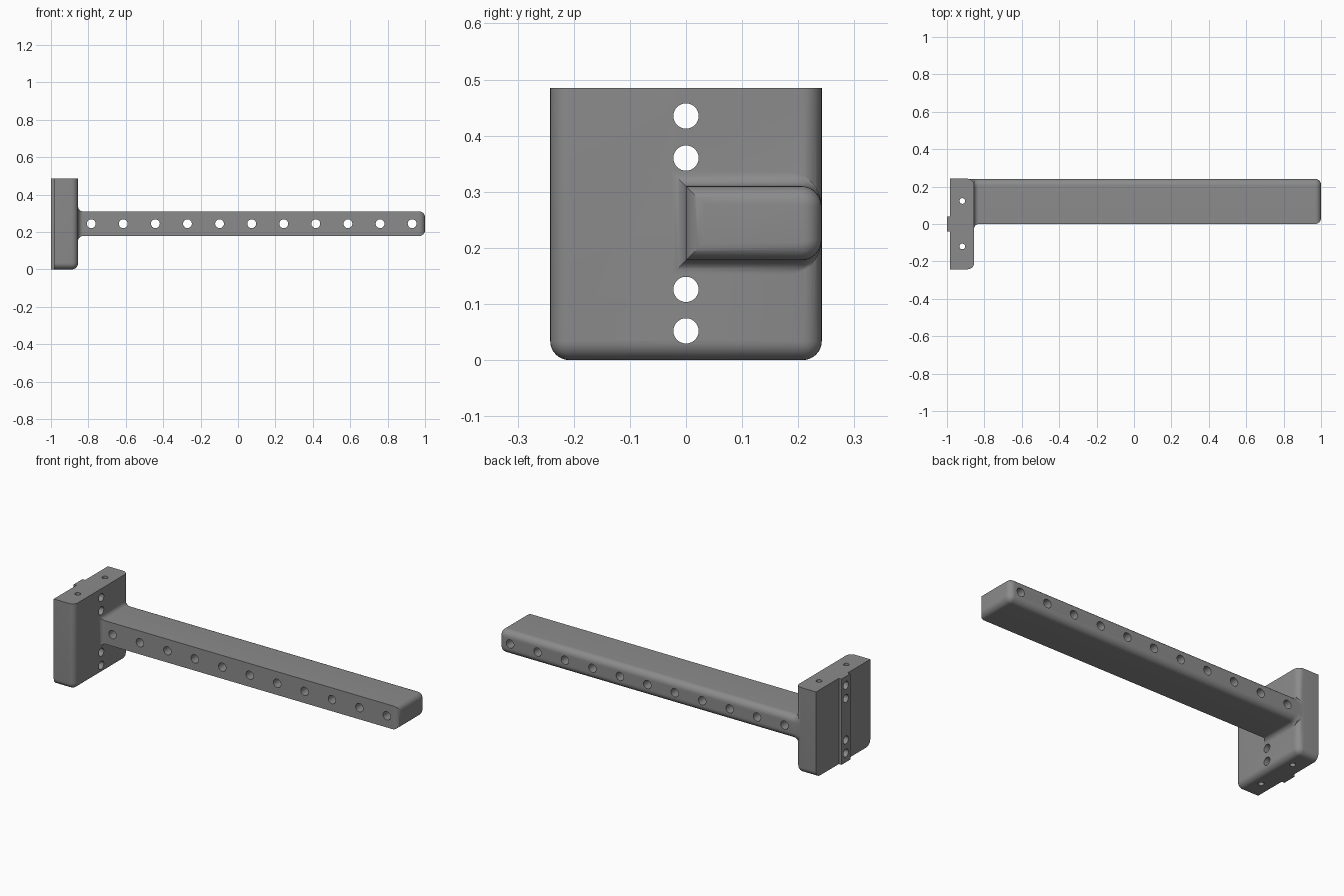
import bpy, bmesh, math
from mathutils import Matrix, Vector

if "Cube" in bpy.data.objects:
    bpy.data.objects.remove(bpy.data.objects["Cube"])

grey = bpy.data.materials.new("grey plastic")
grey.diffuse_color = (0.26, 0.26, 0.26, 1)
grey.use_nodes = True
grey.node_tree.nodes["Principled BSDF"].inputs["Base Color"].default_value = grey.diffuse_color


def make(name, bm):
    bmesh.ops.recalc_face_normals(bm, faces=bm.faces)
    me = bpy.data.meshes.new(name)
    bm.to_mesh(me)
    bm.free()
    me.materials.append(grey)
    ob = bpy.data.objects.new(name, me)
    bpy.context.collection.objects.link(ob)
    return ob


def box(lo, hi):
    bm = bmesh.new()
    lo, hi = Vector(lo), Vector(hi)
    m = Matrix.Translation((lo + hi) / 2) @ Matrix.Diagonal((*(hi - lo), 1))
    bmesh.ops.create_cube(bm, size=1, matrix=m)
    return bm


def boolean(target, other, op):
    mod = target.modifiers.new(op.lower(), 'BOOLEAN')
    mod.operation, mod.solver, mod.object = op, 'EXACT', other
    other.hide_render = True
    other.hide_set(True)


# Mounting plate: outer face and bottom are rounded, top and back stay sharp
X0, W, H = -0.855, 0.242, 0.485
bm = box((-0.983, -W, 0), (X0, W, H))
rounded = []
for e in bm.edges:
    mid = (e.verts[0].co + e.verts[1].co) / 2
    on_front, on_bottom, on_side = mid.x > X0 - 0.01, mid.z < 0.01, abs(mid.y) > W - 0.01
    if on_front + on_bottom + on_side == 2 and mid.z < H - 0.01:
        rounded.append(e)
bmesh.ops.bevel(bm, geom=rounded, offset=0.034, offset_type='OFFSET',
                segments=8, profile=0.5, affect='EDGES')
bracket = make("wall_bracket", bm)

# Locating rail on the back of the plate
rail = make("rail", box((-1.0, -0.039, 0), (-0.95, 0.039, H)))

# Arm: lofted sections, flared where it meets the plate and rounded at the tip
Y1, Z0, Z1, R, FIL, TIP, N = 0.2415, 0.178, 0.31, 0.036, 0.026, 0.032, 8
stations = [(-0.92, FIL)]
for i in range(N + 1):
    t = math.pi / 2 * i / N
    stations.append((X0 + FIL - FIL * math.cos(t), FIL - FIL * math.sin(t)))
for i in range(N + 1):
    t = math.pi / 2 * i / N
    stations.append((1 - TIP + TIP * math.sin(t), -TIP * (1 - math.cos(t))))


def section(x, d):
    r = R + d
    y1 = Y1 + min(d, 0)
    pts = [(x, -d, Z1 + d), (x, -d, Z0 - d)]
    for i in range(2 * N + 2):
        k = i if i <= N else i - 1
        a = -math.pi / 2 + math.pi / 2 * k / N
        cz = Z0 - d + r if i <= N else Z1 + d - r
        pts.append((x, y1 - r + r * math.cos(a), cz + r * math.sin(a)))
    return pts


bm = bmesh.new()
loops = [[bm.verts.new(p) for p in section(x, d)] for x, d in stations]
for a, b in zip(loops, loops[1:]):
    for i in range(len(a)):
        j = (i + 1) % len(a)
        bm.faces.new((a[i], a[j], b[j], b[i]))
bm.faces.new(loops[0])
bm.faces.new(loops[-1])
arm = make("arm", bm)

# Drill holes: row along the arm, four through the plate, two down from the top
holes = bmesh.new()


def drill(pos, axis, radius, length):
    rot = Vector((0, 0, 1)).rotation_difference(Vector(axis)).to_matrix().to_4x4()
    bmesh.ops.create_cone(holes, cap_ends=True, segments=32, radius1=radius,
                          radius2=radius, depth=length,
                          matrix=Matrix.Translation(pos) @ rot)


for i in range(11):
    drill((-0.785 + 0.1716 * i, 0.12, 0.244), (0, 1, 0), 0.0235, 0.5)
for z in (0.052, 0.126, 0.36, 0.435):
    drill((-0.92, 0, z), (1, 0, 0), 0.0225, 0.3)
for y in (-0.12, 0.123):
    drill((-0.918, y, 0.24), (0, 0, 1), 0.015, 0.7)
drills = make("hole_cutter", holes)

boolean(bracket, rail, 'UNION')
boolean(bracket, arm, 'UNION')
boolean(bracket, drills, 'DIFFERENCE')

# Bake the booleans and drop the helper solids
bpy.context.view_layer.objects.active = bracket
bracket.select_set(True)
for mod in list(bracket.modifiers):
    bpy.ops.object.modifier_apply(modifier=mod.name)
for ob in (rail, arm, drills):
    bpy.data.objects.remove(ob)
bpy.ops.object.shade_smooth_by_angle(angle=math.radians(30))
